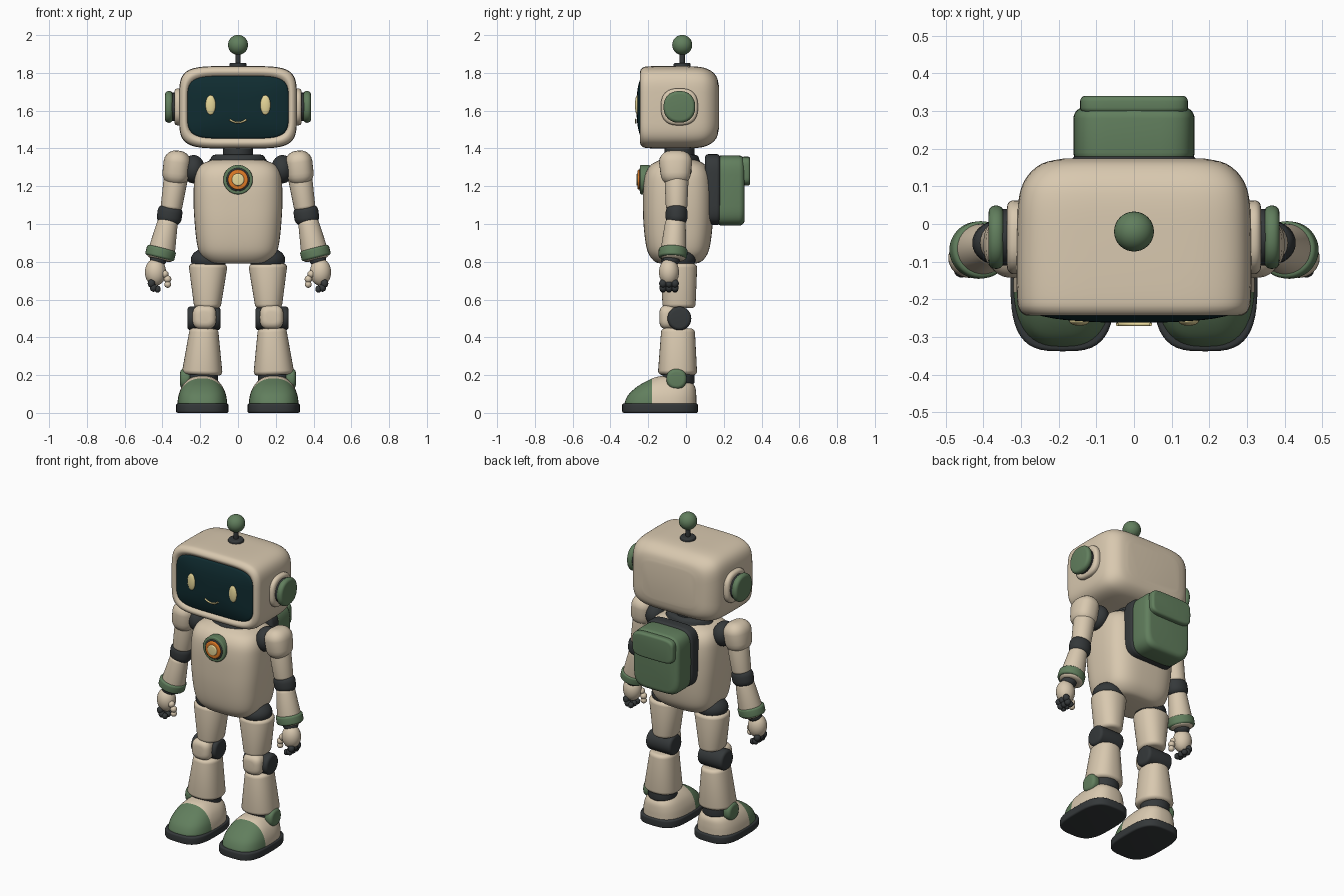
import bpy, bmesh, math
from mathutils import Vector

if "Cube" in bpy.data.objects:
    bpy.data.objects.remove(bpy.data.objects["Cube"])

COLORS = {
    "cream": (0.69, 0.58, 0.43), "green": (0.12, 0.21, 0.11), "dark": (0.035, 0.04, 0.042),
    "glass": (0.005, 0.025, 0.03), "yellow": (0.80, 0.68, 0.32), "orange": (0.75, 0.20, 0.02),
}
MATS = {}
for key, c in COLORS.items():
    MATS[key] = bpy.data.materials.new(key)
    MATS[key].diffuse_color = (*c, 1)


def finish(name, bm, mat, mirror=False, angle=40):
    bmesh.ops.recalc_face_normals(bm, faces=bm.faces)
    me = bpy.data.meshes.new(name)
    bm.to_mesh(me)
    bm.free()
    ob = bpy.data.objects.new(name, me)
    bpy.context.collection.objects.link(ob)
    me.materials.append(MATS[mat])
    bpy.ops.object.select_all(action='DESELECT')
    ob.select_set(True)
    bpy.context.view_layer.objects.active = ob
    bpy.ops.object.shade_smooth_by_angle(angle=math.radians(angle))
    if mirror:
        ob.modifiers.new("mirror", 'MIRROR')
    return ob


def smooth(secs, steps=4):
    """Pass a smooth curve through the given cross-sections."""
    out = []
    for i in range(len(secs) - 1):
        p0, p1, p2, p3 = (Vector(secs[min(max(i + k, 0), len(secs) - 1)]) for k in (-1, 0, 1, 2))
        for s in range(steps):
            t = s / steps
            out.append(0.5 * (2 * p1 + (p2 - p0) * t + (2 * p0 - 5 * p1 + 4 * p2 - p3) * t * t
                              + (3 * p1 - p0 - 3 * p2 + p3) * t ** 3))
    return out + [Vector(secs[-1])]


def loft(name, mat, secs, at=(0, 0, 0), d=(0, 0, 1), n=2, count=48, mirror=False, split=None):
    """Superellipse rings (height, half x, half y, shift y) skinned along direction d."""
    q = Vector((0, 0, 1)).rotation_difference(Vector(d))
    bm = bmesh.new()
    rings = []
    for h, hx, hy, cy in secs:
        ring = []
        for i in range(count):
            a = math.tau * i / count
            c, s = math.cos(a), math.sin(a)
            x = math.copysign(abs(c) ** (2 / n), c) * hx
            y = math.copysign(abs(s) ** (2 / n), s) * hy + cy
            ring.append(bm.verts.new(q @ Vector((x, y, h)) + Vector(at)))
        rings.append(ring)
    for r0, r1 in zip(rings, rings[1:]):
        for i in range(count):
            j = (i + 1) % count
            bm.faces.new((r0[i], r0[j], r1[j], r1[i]))
    bm.faces.new(rings[0])
    bm.faces.new(rings[-1])
    if split:
        bmesh.ops.bisect_plane(bm, geom=bm.verts[:] + bm.edges[:] + bm.faces[:],
                               plane_co=(0, split[0], 0), plane_no=(0, 1, 0))
        for f in bm.faces:
            f.material_index = int(f.calc_center_median().y < split[0])
    ob = finish(name, bm, mat, mirror)
    if split:
        ob.data.materials.append(MATS[split[1]])
    return ob


def pill(name, mat, a, b, s0, s1, bev, n=2, mirror=False):
    """Round-edged barrel, disc or pad from a to b; s0 and s1 are its end half sizes."""
    a, b = Vector(a), Vector(b)
    length = (b - a).length
    arc = [k * math.pi / 10 for k in range(6)]
    secs = []
    for t in arc:
        i = bev * (1 - math.sin(t))
        secs.append((bev * (1 - math.cos(t)), s0[0] - i, s0[1] - i, 0))
    for t in reversed(arc):
        i = bev * (1 - math.sin(t))
        secs.append((length - bev * (1 - math.cos(t)), s1[0] - i, s1[1] - i, 0))
    return loft(name, mat, secs, a, b - a, n, mirror=mirror)


def disc(name, mat, a, b, r, bev, n=2, mirror=False):
    return pill(name, mat, a, b, (r, r), (r, r), bev, n, mirror)


def ball(name, mat, at, size, mirror=False):
    bm = bmesh.new()
    bmesh.ops.create_uvsphere(bm, u_segments=32, v_segments=18, radius=1)
    bmesh.ops.scale(bm, vec=size, verts=bm.verts)
    bmesh.ops.translate(bm, vec=at, verts=bm.verts)
    return finish(name, bm, mat, mirror)


# Head shell with a recessed front, lofted from front to back
loft("head", "cream", smooth([
    (0.215, 0.262, 0.158, 0), (0.234, 0.270, 0.170, 0), (0.243, 0.285, 0.190, 0),
    (0.228, 0.304, 0.210, 0), (0.19, 0.311, 0.217, 0), (0.05, 0.312, 0.218, 0),
    (-0.06, 0.307, 0.215, 0), (-0.12, 0.288, 0.200, 0), (-0.16, 0.245, 0.165, 0),
    (-0.174, 0.185, 0.115, 0)]), (0, 0, 1.618), (0, -1, 0), n=5, count=72)
loft("face_screen", "glass", smooth([
    (0.20, 0.268, 0.165, 0), (0.232, 0.268, 0.165, 0), (0.243, 0.25, 0.148, 0),
    (0.254, 0.19, 0.11, 0), (0.260, 0.11, 0.065, 0), (0.262, 0.03, 0.02, 0)]),
    (0, 0, 1.618), (0, -1, 0), n=5, count=72)
ball("eyes", "yellow", (0.145, -0.258, 1.63), (0.027, 0.012, 0.052), True)

# Smiling mouth
cu = bpy.data.curves.new("mouth", 'CURVE')
cu.dimensions, cu.bevel_depth = '3D', 0.005
sp = cu.splines.new('POLY')
sp.points.add(12)
for i, p in enumerate(sp.points):
    x = -0.045 + 0.09 * i / 12
    p.co = (x, -0.266, 1.537 + 8 * x * x, 1)
cu.materials.append(MATS["yellow"])
bpy.context.collection.objects.link(bpy.data.objects.new("mouth", cu))

# Ears
disc("ear_ring", "cream", (0.29, -0.035, 1.62), (0.337, -0.035, 1.62), 0.098, 0.018, 2.6, True)
disc("ear_gap", "dark", (0.33, -0.035, 1.62), (0.352, -0.035, 1.62), 0.075, 0.004, 2, True)
disc("ear_cap", "green", (0.346, -0.035, 1.62), (0.386, -0.035, 1.62), 0.084, 0.018, 2.2, True)

# Antenna
disc("antenna_base", "dark", (0, -0.02, 1.825), (0, -0.02, 1.853), 0.045, 0.008)
disc("antenna_stem", "dark", (0, -0.02, 1.84), (0, -0.02, 1.92), 0.014, 0.003)
ball("antenna_ball", "green", (0, -0.02, 1.948), (0.053, 0.053, 0.053))

# Neck and torso
disc("neck", "dark", (0, -0.035, 1.32), (0, -0.035, 1.42), 0.08, 0.01)
pill("collar", "dark", (0, -0.035, 1.29), (0, -0.035, 1.367), (0.17, 0.12), (0.145, 0.105), 0.025)
loft("torso", "cream", smooth([
    (0.79, 0.11, 0.085, 0), (0.80, 0.160, 0.122, 0), (0.84, 0.200, 0.155, 0),
    (0.90, 0.218, 0.172, 0), (1.0, 0.229, 0.183, 0), (1.1, 0.235, 0.186, 0),
    (1.2, 0.234, 0.184, 0), (1.27, 0.225, 0.172, 0), (1.315, 0.195, 0.142, 0),
    (1.34, 0.135, 0.095, 0)]), (0, -0.042, 0), n=3.2, count=64)

# Chest light, stacked rings
for name, mat, r, y in (("light_rim", "green", 0.078, -0.243), ("light_gap", "dark", 0.062, -0.247),
                        ("light_ring", "orange", 0.053, -0.256), ("light_core", "yellow", 0.033, -0.262)):
    disc(name, mat, (0, -0.19, 1.235), (0, y, 1.235), r, 0.007)

# Backpack
pill("pack_back_plate", "dark", (0, 0.10, 1.182), (0, 0.182, 1.182), (0.168, 0.188), (0.168, 0.188), 0.02, 5)
pill("pack_body", "green", (0, 0.16, 1.177), (0, 0.31, 1.177), (0.161, 0.186), (0.161, 0.186), 0.03, 5)
pill("pack_flap", "green", (0, 0.295, 1.28), (0, 0.34, 1.28), (0.143, 0.077), (0.143, 0.077), 0.014, 5)

# Arms
ball("shoulder_joint", "dark", (0.235, -0.045, 1.29), (0.06, 0.075, 0.075), True)
pill("shoulder", "cream", (0.335, -0.055, 1.205), (0.315, -0.055, 1.388), (0.072, 0.08), (0.072, 0.088), 0.062, 2.3, True)
pill("upper_arm", "cream", (0.355, -0.05, 1.075), (0.325, -0.05, 1.27), (0.057, 0.057), (0.064, 0.064), 0.02, 2, True)
pill("elbow", "dark", (0.37, -0.05, 0.995), (0.354, -0.05, 1.102), (0.066, 0.058), (0.066, 0.058), 0.04, 2, True)
pill("forearm", "cream", (0.414, -0.07, 0.81), (0.369, -0.055, 1.025), (0.074, 0.07), (0.055, 0.055), 0.025, 2, True)
pill("cuff", "green", (0.416, -0.07, 0.82), (0.403, -0.068, 0.872), (0.079, 0.076), (0.079, 0.076), 0.012, 2, True)

# Hands
ball("wrist", "dark", (0.422, -0.078, 0.81), (0.045, 0.045, 0.035), True)
ball("palm", "cream", (0.437, -0.09, 0.745), (0.056, 0.053, 0.072), True)
for i, y in enumerate((-0.122, -0.09, -0.058)):
    for k, (x, z, r) in enumerate(((0.458, 0.685, 0.020), (0.447, 0.662, 0.019), (0.426, 0.655, 0.017))):
        ball(f"finger_{i}_{k}", "dark", (x, y, z), (r, r, r * 1.1), True)
for k, (x, z, r) in enumerate(((0.388, 0.735, 0.02), (0.373, 0.708, 0.02), (0.372, 0.68, 0.018))):
    ball(f"thumb_{k}", "cream", (x, -0.11, z), (r, r, r), True)

# Legs
ball("hip", "dark", (0.155, -0.04, 0.81), (0.095, 0.09, 0.065), True)
pill("thigh", "cream", (0.162, -0.037, 0.555), (0.158, -0.037, 0.79), (0.073, 0.088), (0.101, 0.096), 0.022, 2.2, True)
disc("knee_joint", "dark", (0.093, -0.035, 0.5), (0.268, -0.035, 0.5), 0.063, 0.018, 2, True)
pill("knee_pad", "cream", (0.178, -0.05, 0.507), (0.178, -0.14, 0.507), (0.063, 0.064), (0.063, 0.064), 0.035, 3, True)
pill("shin", "cream", (0.19, -0.045, 0.2), (0.18, -0.042, 0.447), (0.106, 0.103), (0.078, 0.09), 0.022, 2.3, True)
disc("ankle", "dark", (0.19, -0.04, 0.15), (0.19, -0.04, 0.215), 0.085, 0.015, 2, True)
disc("ankle_cap", "green", (0.25, -0.05, 0.18), (0.306, -0.05, 0.18), 0.054, 0.02, 2.2, True)

# Feet, cream at the heel and green at the toe
pill("sole", "dark", (0.189, -0.137, 0), (0.189, -0.137, 0.05), (0.139, 0.201), (0.139, 0.201), 0.01, 3.2, True)
loft("foot", "cream", smooth([
    (0.04, 0.131, 0.190, -0.135), (0.06, 0.131, 0.189, -0.134), (0.10, 0.124, 0.178, -0.124),
    (0.14, 0.107, 0.152, -0.105), (0.17, 0.082, 0.113, -0.092), (0.188, 0.055, 0.075, -0.09),
    (0.196, 0.02, 0.03, -0.09)]), (0.189, 0, 0), n=2.7, mirror=True, split=(-0.18, "green"))

for m in bpy.data.materials:
    if m.users and not m.is_grease_pencil:
        m.use_nodes = True
        m.node_tree.nodes["Principled BSDF"].inputs["Base Color"].default_value = m.diffuse_color
